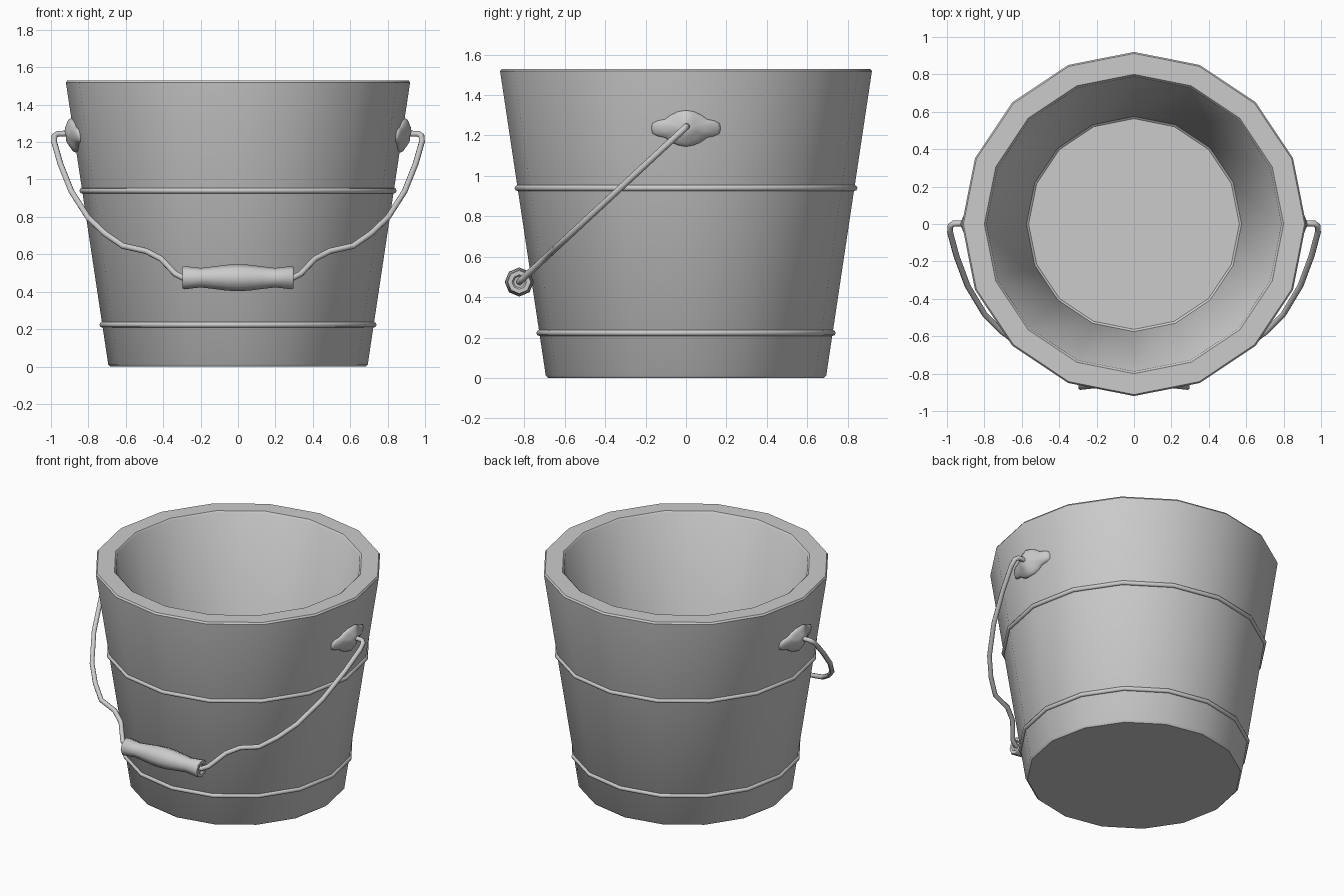
import bpy, bmesh, math
from mathutils import Vector, Matrix

if "Cube" in bpy.data.objects:
    bpy.data.objects.remove(bpy.data.objects["Cube"])


def finish(name, bm, angle=40):
    bmesh.ops.recalc_face_normals(bm, faces=bm.faces)
    me = bpy.data.meshes.new(name)
    bm.to_mesh(me)
    bm.free()
    ob = bpy.data.objects.new(name, me)
    bpy.context.collection.objects.link(ob)
    smooth(ob, angle)
    return ob


def smooth(ob, angle=40):
    bpy.ops.object.select_all(action='DESELECT')
    ob.select_set(True)
    bpy.context.view_layer.objects.active = ob
    bpy.ops.object.shade_smooth_by_angle(angle=math.radians(angle))


def lathe(name, profile, sides, closed=False, matrix=None, angle=40):
    """Spin (radius, height) points round z; open profiles get end caps."""
    bm = bmesh.new()
    rings = []
    for r, z in profile:
        rings.append([bm.verts.new((r * math.cos(2 * math.pi * i / sides),
                                    r * math.sin(2 * math.pi * i / sides), z))
                      for i in range(sides)])
    pairs = list(zip(rings, rings[1:]))
    if closed:
        pairs.append((rings[-1], rings[0]))
    else:
        bm.faces.new(rings[0])
        bm.faces.new(rings[-1])
    for a, b in pairs:
        for i in range(sides):
            j = (i + 1) % sides
            bm.faces.new((a[i], a[j], b[j], b[i]))
    if matrix:
        bm.transform(matrix)
    return finish(name, bm, angle)


def wall(z):
    return 0.692 + 0.15 * z


# Bucket body: outside, rim, inside and floor
lathe("bucket_body", [(0.682, 0), (0.694, 0.012), (0.92, 1.518), (0.912, 1.53),
                      (0.80, 1.53), (0.788, 1.518), (0.575, 0.08), (0.563, 0.07)], 16)

# Two wire hoops
for name, z in (("lower_hoop", 0.223), ("upper_hoop", 0.94)):
    ring = [(wall(z) + 0.015 * math.cos(a * math.pi / 4),
             z + 0.015 * math.sin(a * math.pi / 4)) for a in range(8)]
    lathe(name, ring, 16, closed=True, angle=60)

# Handle lugs: lobed plates swelling to a dome
QUARTER = [(0.172, 0), (0.166, 0.025), (0.14, 0.038), (0.105, 0.045),
           (0.075, 0.067), (0.04, 0.083), (0, 0.09)]
OUTLINE = (QUARTER + [(-y, z) for y, z in QUARTER[-2::-1]]
           + [(-y, -z) for y, z in QUARTER[1:]]
           + [(y, -z) for y, z in QUARTER[-2:0:-1]])
LZ = 1.235


def lug(name, side):
    bm = bmesh.new()
    rings = []
    for scale, rnd, out in ((1, 0, -0.03), (1, 0, 0.008), (0.93, 0, 0.018),
                            (0.75, 0.45, 0.027), (0.5, 0.8, 0.04), (0.25, 1, 0.047)):
        ring = []
        for y, z in OUTLINE:
            a = math.atan2(z, y)
            y = scale * (y * (1 - rnd) + 0.09 * math.cos(a) * rnd)
            z = scale * (z * (1 - rnd) + 0.09 * math.sin(a) * rnd)
            x = wall(LZ + z) - 0.2 * abs(y) + out
            ring.append(bm.verts.new((side * x, y, LZ + z)))
        rings.append(ring)
    n = len(OUTLINE)
    for a, b in zip(rings, rings[1:]):
        for i in range(n):
            j = (i + 1) % n
            bm.faces.new((a[i], a[j], b[j], b[i]))
    bm.faces.new(rings[0])
    bm.faces.new(rings[-1])
    finish(name, bm, 60)


lug("right_lug", 1)
lug("left_lug", -1)

# Bail wire: hangs in a slanted plane in front of the bucket
HALF = [(0.87, 1.242), (0.925, 1.245), (0.965, 1.244), (0.982, 1.232), (0.983, 1.20),
        (0.95, 1.085), (0.89, 0.935), (0.80, 0.795), (0.71, 0.71), (0.615, 0.645),
        (0.49, 0.617), (0.41, 0.575), (0.335, 0.495), (0.295, 0.475), (0.2, 0.475)]
path = HALF + [(-x, z) for x, z in reversed(HALF)]
cu = bpy.data.curves.new("handle_wire", 'CURVE')
cu.dimensions = '3D'
cu.bevel_depth = 0.016
cu.bevel_resolution = 2
cu.use_fill_caps = True
sp = cu.splines.new('POLY')
sp.points.add(len(path) - 1)
for p, (x, z) in zip(sp.points, path):
    p.co = (x, -0.825 * (1.242 - z) / 0.767, z, 1)
wire = bpy.data.objects.new("handle_wire", cu)
bpy.context.collection.objects.link(wire)
bpy.ops.object.select_all(action='DESELECT')
wire.select_set(True)
bpy.context.view_layer.objects.active = wire
bpy.ops.object.convert(target='MESH')
smooth(bpy.context.view_layer.objects.active, 60)

# Turned grip with slightly recessed ends
half = [(0.028, 0.285), (0.036, 0.296), (0.057, 0.296), (0.062, 0.288), (0.052, 0.2),
        (0.06, 0.13), (0.069, 0.06)]
grip = half + [(0.072, 0)] + [(r, -z) for r, z in reversed(half)]
lathe("handle_grip", grip, 8, angle=50,
      matrix=Matrix.Translation((0, -0.825, 0.475)) @ Matrix.Rotation(math.pi / 2, 4, 'Y'))
